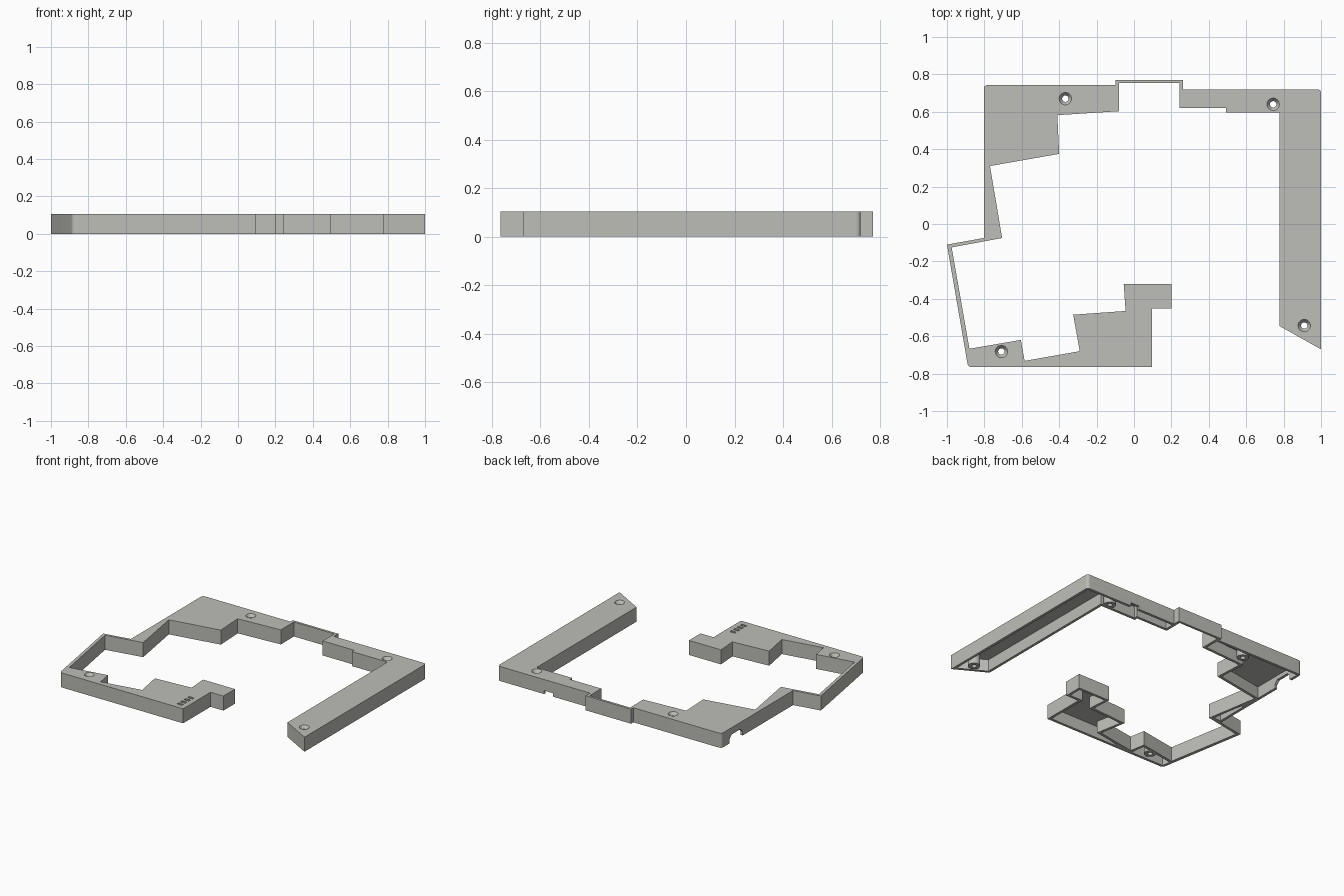
import bpy, bmesh, math
from mathutils import Vector

if "Cube" in bpy.data.objects:
    bpy.data.objects.remove(bpy.data.objects["Cube"])

H, WALL, ROOF = 0.105, 0.019, 0.02

grey = bpy.data.materials.new("warm grey plastic")
grey.diffuse_color = (0.51, 0.51, 0.48, 1)
grey.use_nodes = True
grey.node_tree.nodes["Principled BSDF"].inputs["Base Color"].default_value = grey.diffuse_color


def prism(name, pts, z0, z1):
    """Upright prism from a plan outline."""
    bm = bmesh.new()
    face = bm.faces.new([bm.verts.new((x, y, z0)) for x, y in pts])
    top = bmesh.ops.extrude_face_region(bm, geom=[face])["geom"]
    bmesh.ops.translate(bm, vec=(0, 0, z1 - z0),
                        verts=[v for v in top if isinstance(v, bmesh.types.BMVert)])
    bmesh.ops.recalc_face_normals(bm, faces=bm.faces)
    return finish(name, bm)


def cone(name, x, y, r0, r1, z0, z1):
    bm = bmesh.new()
    bmesh.ops.create_cone(bm, cap_ends=True, segments=32, radius1=r0, radius2=r1, depth=z1 - z0)
    bmesh.ops.translate(bm, verts=bm.verts, vec=(x, y, (z0 + z1) / 2))
    return finish(name, bm)


def finish(name, bm):
    me = bpy.data.meshes.new(name)
    bm.to_mesh(me)
    bm.free()
    ob = bpy.data.objects.new(name, me)
    bpy.context.collection.objects.link(ob)
    me.materials.append(grey)
    return ob


def boolean(target, tool, op="DIFFERENCE"):
    """Apply a boolean and throw the tool away."""
    mod = target.modifiers.new("cut", "BOOLEAN")
    mod.operation, mod.solver, mod.object = op, "EXACT", tool
    bpy.context.view_layer.objects.active = target
    bpy.ops.object.modifier_apply(modifier=mod.name)
    bpy.data.objects.remove(tool, do_unlink=True)


def inset(pts, d):
    """Move every edge of a plan outline inwards by d."""
    p = [Vector(q) for q in pts]
    n = len(p)
    area = sum(p[i - 1].x * p[i].y - p[i].x * p[i - 1].y for i in range(n))
    s = 1 if area > 0 else -1
    out = []
    for i in range(n):
        a = (p[i] - p[i - 1]).normalized()
        b = (p[(i + 1) % n] - p[i]).normalized()
        na, nb = Vector((-a.y, a.x)) * s, Vector((-b.y, b.x)) * s
        out.append(p[i] + (na + nb) * (d / (1 + na.dot(nb))))
    return out


def rounded(pts, corners, r):
    """Replace the listed corners with small arcs."""
    out = []
    for i, q in enumerate(pts):
        c = Vector(q)
        if q not in corners:
            out.append(c)
            continue
        a = c + (Vector(pts[i - 1]) - c).normalized() * r
        b = c + (Vector(pts[(i + 1) % len(pts)]) - c).normalized() * r
        for k in range(7):
            t = k / 6
            out.append(a * (1 - t) ** 2 + c * 2 * t * (1 - t) + b * t * t)
    return out


# Frame outline: inner edge, then outer edge
outline = [(0.2, -0.452), (0.2, -0.32), (-0.055, -0.32), (-0.045, -0.465), (-0.325, -0.485),
           (-0.29, -0.68), (-0.585, -0.732), (-0.605, -0.62), (-0.88, -0.667), (-0.975, -0.125),
           (-0.705, -0.075), (-0.77, 0.31), (-0.4, 0.375), (-0.41, 0.582), (-0.08, 0.603),
           (-0.08, 0.753), (0.242, 0.753), (0.242, 0.62), (0.493, 0.62), (0.493, 0.595),
           (0.777, 0.595), (0.777, -0.545), (1, -0.67), (1, 0.72), (0.262, 0.72),
           (0.262, 0.77), (-0.1, 0.77), (-0.1, 0.743), (-0.803, 0.743), (-0.803, -0.075),
           (-1, -0.11), (-0.887, -0.765), (0.097, -0.765), (0.097, -0.452)]
frame = prism("frame", rounded(outline, [(1, 0.72), (-0.803, 0.743), (-0.887, -0.765)], 0.022), 0, H)

# Hollow undersides
cavities = [
    [(-0.803, 0.743), (-0.803, 0.304), (-0.77, 0.31), (-0.4, 0.375), (-0.41, 0.582),
     (-0.08, 0.603), (-0.08, 0.743)],
    [(-0.803, 0.2), (-0.803, -0.075), (-0.705, -0.075), (-0.751, 0.2)],
    [(0.242, 0.72), (0.242, 0.62), (0.493, 0.62), (0.493, 0.595), (0.777, 0.595),
     (0.777, -0.545), (1, -0.67), (1, 0.72)],
    [(0.2, -0.452), (0.2, -0.32), (-0.055, -0.32), (-0.045, -0.465), (-0.325, -0.485),
     (-0.29, -0.68), (-0.48, -0.713), (-0.48, -0.765), (0.097, -0.765), (0.097, -0.452)],
    [(-0.605, -0.62), (-0.903, -0.671), (-0.887, -0.765), (-0.585, -0.765), (-0.585, -0.732)],
]
for c in cavities:
    boolean(frame, prism("cavity", inset(c, WALL), -0.05, H - ROOF))

# Screw posts with countersunk through holes
screws = [(-0.367, 0.67), (0.744, 0.64), (0.91, -0.543), (-0.709, -0.682)]
for x, y in screws:
    boolean(frame, cone("post", x, y, 0.04, 0.04, 0, H - 0.008), "UNION")
for x, y in screws:
    boolean(frame, cone("hole", x, y, 0.017, 0.017, -0.05, H + 0.05))
    boolean(frame, cone("countersink", x, y, 0.017, 0.0335, H - 0.022, H + 0.0005))

# Arched cable notch in the left wall
arch = prism("arch", [(0.5, -0.05), (0.65, -0.05), (0.65, 0.03), (0.625, 0.055),
                      (0.525, 0.055), (0.5, 0.03)], -0.83, -0.77)
for v in arch.data.vertices:
    v.co = (v.co.z, v.co.x, v.co.y)
boolean(frame, arch)

# Small notch in the back wall
boolean(frame, prism("slot", [(0.56, 0.69), (0.63, 0.69), (0.63, 0.75), (0.56, 0.75)], -0.05, 0.025))

# Row of four shallow pits on the front arm
for i in range(4):
    y = -0.715 + i * 0.04
    boolean(frame, prism("pit", [(0.02, y - 0.01), (0.06, y - 0.01), (0.06, y + 0.01), (0.02, y + 0.01)],
                         H - 0.008, H + 0.05))

# Keep edges crisp, smooth the round posts and corners
bpy.ops.object.select_all(action="DESELECT")
frame.select_set(True)
bpy.context.view_layer.objects.active = frame
bpy.ops.object.shade_smooth_by_angle(angle=math.radians(30))
